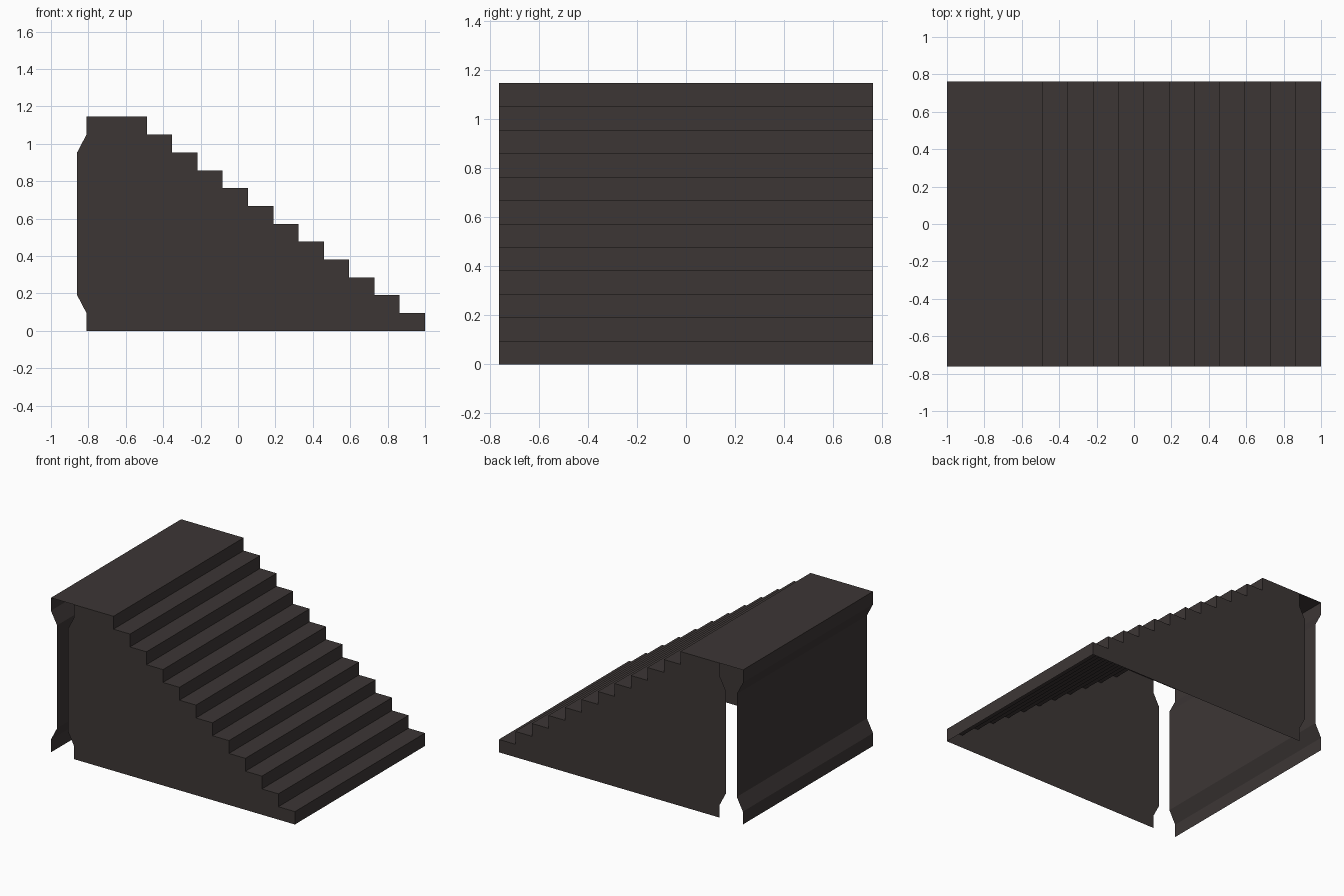
import bpy

if "Cube" in bpy.data.objects:
    bpy.data.objects.remove(bpy.data.objects["Cube"])

W = 0.762          # half width
H = 1.145          # total height
N = 12             # number of steps
RISE, RUN = H / N, 0.1352

mat = bpy.data.materials.new("dark_brown_grey")
mat.diffuse_color = (0.046, 0.037, 0.036, 1)
mat.use_nodes = True
mat.node_tree.nodes["Principled BSDF"].inputs["Base Color"].default_value = mat.diffuse_color


def add_mesh(name, verts, faces):
    me = bpy.data.meshes.new(name)
    me.from_pydata(verts, [], faces)
    me.materials.append(mat)
    ob = bpy.data.objects.new(name, me)
    bpy.context.collection.objects.link(ob)
    return ob


def sheet(name, profile):
    """Sweep an open x-z profile across the full width."""
    verts = [(x, s * W, z) for x, z in profile for s in (-1, 1)]
    faces = [(2 * i, 2 * i + 1, 2 * i + 3, 2 * i + 2) for i in range(len(profile) - 1)]
    return add_mesh(name, verts, faces)


# Zigzag stair profile, from the bottom riser up to the top nosing
steps = []
for i in range(N):
    x = 1 - RUN * i
    steps += [(x, RISE * i), (x, RISE * (i + 1))]
sheet("steps", steps)

# Top landing
sheet("landing", [steps[-1], (-1, H)])

# Back wall with a recessed middle
sheet("back_wall", [(-1, H), (-1, H - RISE), (-0.95, H - 2 * RISE),
                    (-0.95, 2 * RISE), (-1, RISE), (-1, 0)])

# Side panels with a bulging rear edge, leaving a slot before the back wall
rear = [(-0.81, H), (-0.81, H - RISE), (-0.86, H - 2 * RISE),
        (-0.86, 2 * RISE), (-0.81, RISE), (-0.81, 0)]
outline = steps + rear
for name, s in (("front_side_panel", -1), ("rear_side_panel", 1)):
    order = list(range(len(outline)))
    if s > 0:
        order.reverse()
    add_mesh(name, [(x, s * W, z) for x, z in outline], [order])
